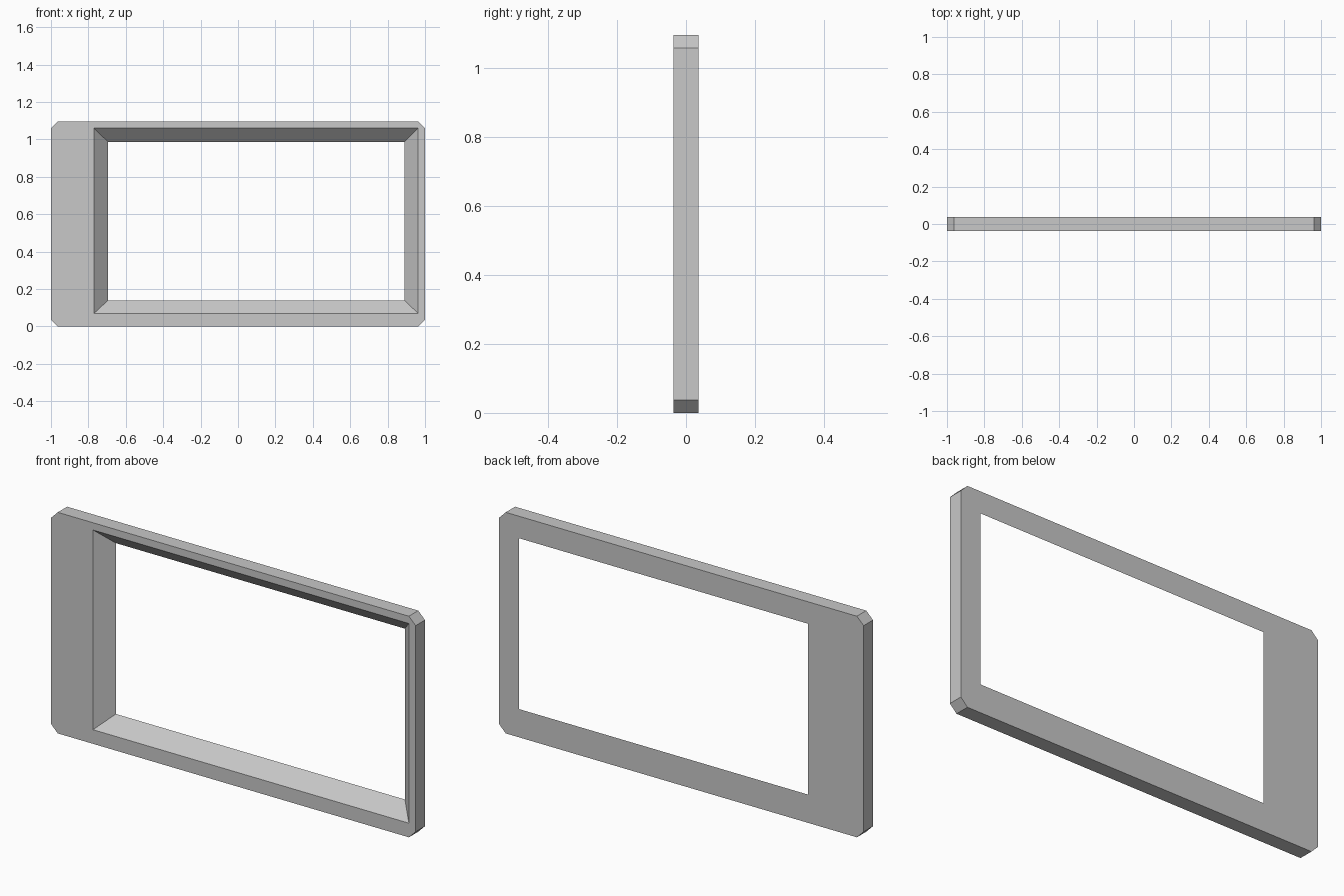
import bpy
import bmesh

cube = bpy.data.objects.get("Cube")
if cube:
    bpy.data.objects.remove(cube, do_unlink=True)

# Overall size of the panel
W, H, D, CUT = 1.0, 1.096, 0.0365, 0.037

grey = bpy.data.materials.new("light_grey")
grey.use_nodes = True
colour = (0.58, 0.58, 0.58, 1)
grey.diffuse_color = colour
grey.node_tree.nodes["Principled BSDF"].inputs["Base Color"].default_value = colour

bm = bmesh.new()


def rectangle(x0, x1, z0, z1, y):
    return [bm.verts.new((x, y, z)) for x, z in ((x0, z0), (x1, z0), (x1, z1), (x0, z1))]


def outline(y):
    """Rectangle with clipped corners, two points per corner."""
    points = [(-W, CUT), (-W + CUT, 0), (W - CUT, 0), (W, CUT),
              (W, H - CUT), (W - CUT, H), (-W + CUT, H), (-W, H - CUT)]
    return [bm.verts.new((x, y, z)) for x, z in points]


def border(outer, inner):
    """Flat face between the clipped outline and the opening."""
    for i in range(4):
        j = (i + 1) % 4
        bm.faces.new((outer[2 * i], outer[2 * i + 1], inner[i]))
        bm.faces.new((outer[2 * i + 1], outer[2 * j], inner[j], inner[i]))


def walls(front, back):
    for i in range(len(front)):
        j = (i + 1) % len(front)
        bm.faces.new((front[i], front[j], back[j], back[i]))


# Opening tapers from the front to the back
front_rim, back_rim = outline(-D), outline(D)
front_hole = rectangle(-0.77, 0.963, 0.07, 1.06, -D)
back_hole = rectangle(-0.695, 0.89, 0.14, 0.987, D)
border(front_rim, front_hole)
border(back_rim, back_hole)
walls(front_rim, back_rim)
walls(front_hole, back_hole)
bmesh.ops.recalc_face_normals(bm, faces=bm.faces)

mesh = bpy.data.meshes.new("bezel_frame")
bm.to_mesh(mesh)
bm.free()
mesh.materials.append(grey)
frame = bpy.data.objects.new("bezel_frame", mesh)
bpy.context.collection.objects.link(frame)
